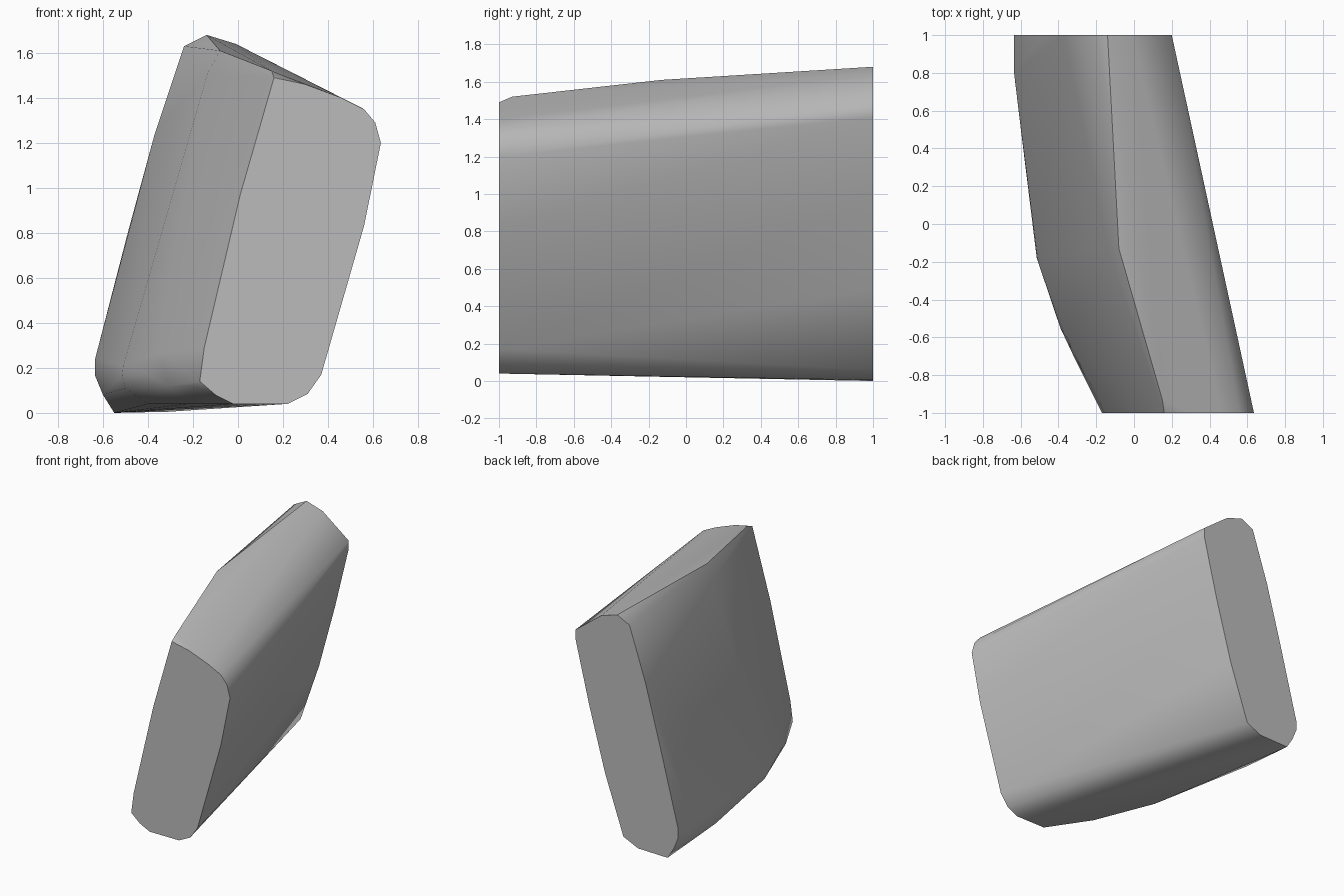
import bpy, bmesh, math

cube = bpy.data.objects.get("Cube")
if cube:
    bpy.data.objects.remove(cube, do_unlink=True)

# Front end outline (x, z)
front = [(.16, 1.49), (.30, 1.46), (.46, 1.40), (.56, 1.35), (.61, 1.29), (.635, 1.20),
         (.56, .83), (.37, .17), (.31, .085), (.22, .04), (-.02, .04), (-.10, .08),
         (-.17, .14), (-.15, .29), (.01, .97)]
# Back end outline (x, z)
back = [(.20, 1.48), (.20, 1.41), (.09, .96), (-.04, .49), (-.19, .06), (-.31, .005),
        (-.55, 0), (-.60, .08), (-.635, .165), (-.635, .24), (-.49, .80), (-.37, 1.24),
        (-.24, 1.63), (-.14, 1.68), (-.01, 1.64)]
# Swell of the curved side between the ends (x, y, z)
crest = [(-.08, -.13, 1.61), (.15, -.93, 1.52), (-.135, -.13, 1.51)]
flank = [(-.635, .80, .165), (-.635, .80, .24), (-.515, -.18, .165), (-.51, -.18, .21),
         (-.27, -.15, 1.03), (-.39, -.55, .165), (-.37, -.43, .38), (-.355, -.60, .27),
         (-.31, -.72, .12), (-.19, -.95, .12)]
underside = [(-.60, .51, .08), (-.50, -.20, .11), (-.40, -.25, .04), (-.32, -.62, .10),
             (-.22, -.70, .04)]

material = bpy.data.materials.new("stone grey")
material.use_nodes = True
colour = (.5, .5, .5, 1)
material.diffuse_color = colour
material.node_tree.nodes["Principled BSDF"].inputs["Base Color"].default_value = colour

# Wrap one convex skin around the ends and the swell
points = [(x, -1, z) for x, z in front] + [(x, 1, z) for x, z in back]
points += crest + flank + underside
bm = bmesh.new()
for p in points:
    bm.verts.new(p)
hull = bmesh.ops.convex_hull(bm, input=bm.verts[:])
loose = {g for g in hull["geom_interior"] + hull["geom_unused"]
         if isinstance(g, bmesh.types.BMVert)}
bmesh.ops.delete(bm, geom=list(loose), context="VERTS")
bmesh.ops.dissolve_limit(bm, angle_limit=math.radians(1), verts=bm.verts[:], edges=bm.edges[:])
bmesh.ops.recalc_face_normals(bm, faces=bm.faces[:])
mesh = bpy.data.meshes.new("stone_block")
bm.to_mesh(mesh)
bm.free()
mesh.materials.append(material)
block = bpy.data.objects.new("stone_block", mesh)
bpy.context.collection.objects.link(block)

# Soft sides, crisp ends
bpy.ops.object.select_all(action="DESELECT")
block.select_set(True)
bpy.context.view_layer.objects.active = block
bpy.ops.object.shade_smooth_by_angle(angle=math.radians(35))
